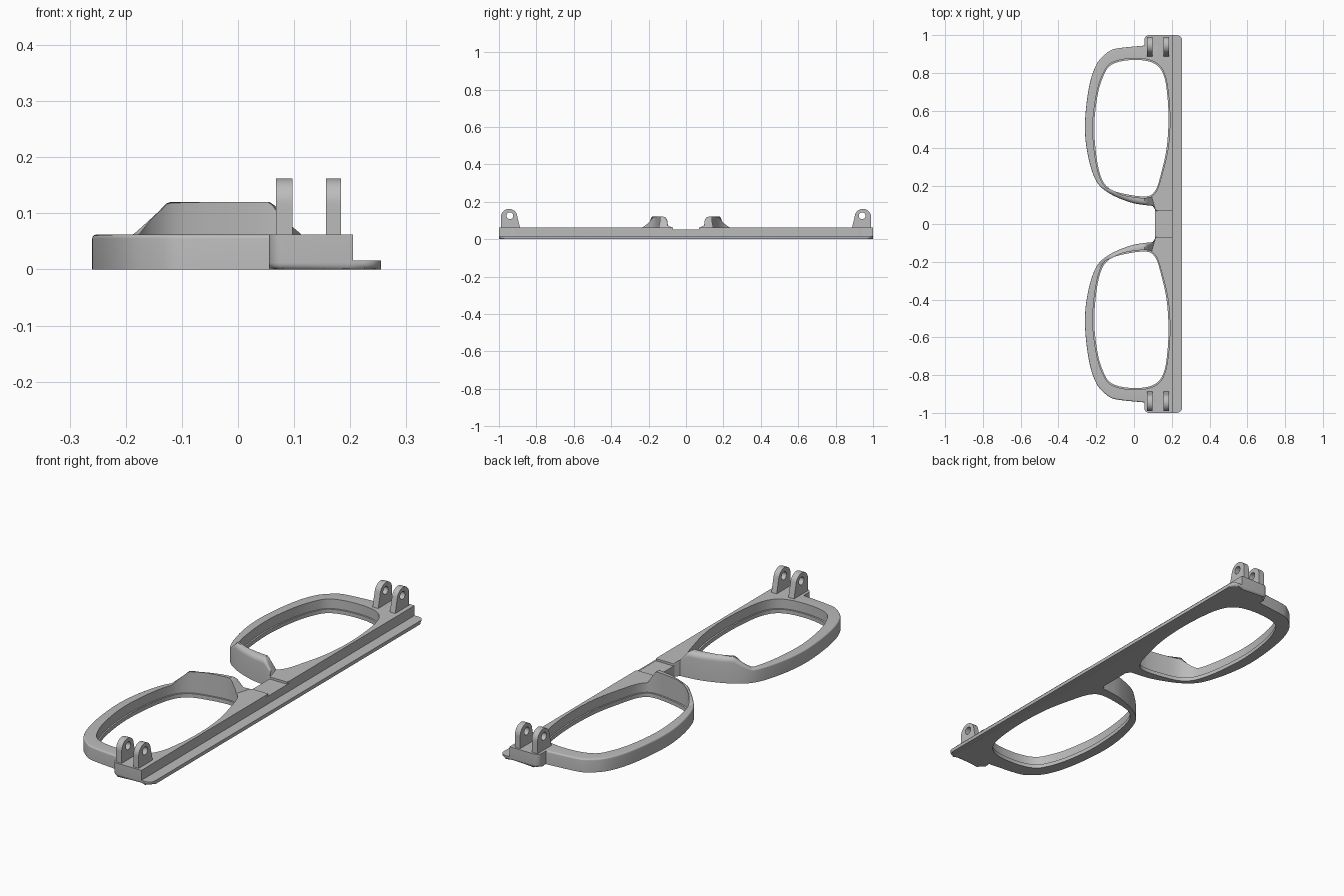
import bpy, bmesh, math
from mathutils import Vector

if "Cube" in bpy.data.objects:
    bpy.data.objects.remove(bpy.data.objects["Cube"])

GREY = (0.5, 0.5, 0.5, 1)
grey = bpy.data.materials.new("plain grey")
grey.use_nodes = True
grey.diffuse_color = GREY
grey.node_tree.nodes["Principled BSDF"].inputs["Base Color"].default_value = GREY

TOP = 0.062


def finish(name, bm, mirror=False):
    bmesh.ops.recalc_face_normals(bm, faces=bm.faces)
    mesh = bpy.data.meshes.new(name)
    bm.to_mesh(mesh)
    bm.free()
    mesh.materials.append(grey)
    obj = bpy.data.objects.new(name, mesh)
    bpy.context.collection.objects.link(obj)
    bpy.ops.object.select_all(action='DESELECT')
    obj.select_set(True)
    bpy.context.view_layer.objects.active = obj
    bpy.ops.object.shade_smooth_by_angle(angle=math.radians(35))
    if mirror:
        mod = obj.modifiers.new("both sides", 'MIRROR')
        mod.use_axis = (False, True, False)
    return obj


def spline(points, closed, steps=8):
    """Smooth curve through the points."""
    pts = [Vector(p) for p in points]
    n = len(pts)
    get = (lambda i: pts[i % n]) if closed else (lambda i: pts[max(0, min(n - 1, i))])
    out = []
    for i in range(n if closed else n - 1):
        a, b, c, d = (get(i + k) for k in (-1, 0, 1, 2))
        for s in range(steps):
            t = s / steps
            out.append(0.5 * (2 * b + (c - a) * t + (2 * a - 5 * b + 4 * c - d) * t ** 2
                              + (3 * b - a - 3 * c + d) * t ** 3))
    return out if closed else out + [pts[-1]]


def polar(outline, centre, count):
    """Resample an outline at even angles around a centre."""
    result = []
    for k in range(count):
        ang = 2 * math.pi * k / count
        ray = Vector((math.cos(ang), math.sin(ang)))
        best = 0
        for i, p in enumerate(outline):
            a = Vector(p) - centre
            e = Vector(outline[(i + 1) % len(outline)]) - centre - a
            den = ray.cross(e)
            if abs(den) > 1e-9:
                r, u = a.cross(e) / den, a.cross(ray) / den
                if r > best and -1e-6 <= u <= 1 + 1e-6:
                    best = r
        result.append(centre + ray * best)
    return result


def ring(loops):
    """Closed tube whose cross-section runs through the loops."""
    bm = bmesh.new()
    rows = [[bm.verts.new(p) for p in loop] for loop in loops]
    for i, row in enumerate(rows):
        nxt = rows[(i + 1) % len(rows)]
        for k in range(len(row)):
            j = (k + 1) % len(row)
            bm.faces.new((row[k], row[j], nxt[j], nxt[k]))
    return bm


def arc(cx, cy, r, start, end, steps=8):
    angles = [math.radians(start + (end - start) * i / steps) for i in range(steps + 1)]
    return [(cx + r * math.cos(a), cy + r * math.sin(a)) for a in angles]


def slab(name, outline, height, round_rule=None, radius=0.0, mirror=False):
    """Extruded outline with chosen bottom edges rounded."""
    bm = bmesh.new()
    low = [bm.verts.new((x, y, 0)) for x, y in outline]
    high = [bm.verts.new((x, y, height)) for x, y in outline]
    bm.faces.new(low)
    bm.faces.new(high)
    for i in range(len(low)):
        j = (i + 1) % len(low)
        bm.faces.new((low[i], low[j], high[j], high[i]))
    if round_rule:
        edges = [e for e in bm.edges if all(v.co.z == 0 for v in e.verts)
                 and round_rule((e.verts[0].co + e.verts[1].co) / 2)]
        bmesh.ops.bevel(bm, geom=edges, offset=radius, segments=4,
                        profile=0.5, affect='EDGES')
    return finish(name, bm, mirror)


# Lens rim with raised nose pad and lens ledge
centre = Vector((-0.01, 0.5))
opening = spline([(0.19, 0.53), (0.185, 0.66), (0.166, 0.78), (0.128, 0.845), (0.058, 0.873),
                  (-0.048, 0.873), (-0.127, 0.847), (-0.166, 0.79), (-0.198, 0.69),
                  (-0.218, 0.53), (-0.208, 0.37), (-0.182, 0.25), (-0.145, 0.19),
                  (-0.08, 0.158), (0.058, 0.138), (0.116, 0.17), (0.153, 0.28),
                  (0.18, 0.4)], True)
outside = spline([(0.115, 0.095), (0.06, 0.1), (-0.02, 0.115), (-0.127, 0.16), (-0.195, 0.22),
                  (-0.234, 0.32), (-0.257, 0.45), (-0.257, 0.58), (-0.235, 0.74),
                  (-0.196, 0.85), (-0.138, 0.91), (-0.085, 0.93), (0.058, 0.945)], False)
outside += [Vector(p) for p in ((0.205, 0.95), (0.205, 0.07), (0.115, 0.07))]
COUNT = 288
inner = polar(opening, centre, COUNT)
outer = polar(outside, centre, COUNT)


def pad_rise(p):
    if p.y > 0.35:
        return 0
    return 0.058 * max(0, min(1, (p.x + 0.19) / 0.06, (0.11 - p.x) / 0.045))


rise = [pad_rise(p) for p in outer]
fillet = [0 if p.x > 0.12 else 0.007 + 0.28 * h for p, h in zip(outer, rise)]
ledge = [p + (centre - p).normalized() * 0.008 for p in inner]
loops = [[(p.x, p.y, z) for p in line] for line, z in
         ((ledge, 0), (ledge, 0.018), (inner, 0.018))]
loops.append([(p.x, p.y, TOP + h) for p, h in zip(inner, rise)])
for step in range(6):
    a = math.pi / 2 * (1 - step / 5)
    row = []
    for p, h, f in zip(outer, rise, fillet):
        q = p + (centre - p).normalized() * f * (1 - math.cos(a))
        row.append((q.x, q.y, TOP + h - f * (1 - math.sin(a))))
    loops.append(row)
loops.append([(p.x, p.y, 0) for p in outer])
finish("lens_rim", ring(loops), True)

# Bridge between the rims, slightly lower than them
slab("bridge", [(0.112, -0.1), (0.205, -0.1), (0.205, 0.1), (0.112, 0.1)], 0.052)

# Thin lip along the brow
lip = [(0.195, -1)] + arc(0.225, -0.97, 0.03, -90, 0) + arc(0.225, 0.97, 0.03, 0, 90) + [(0.195, 1)]
slab("brow_lip", lip, 0.016, lambda m: m.x > 0.2, 0.012)

# Blocks at the temples
block = [(0.205, 0.89), (0.205, 1)] + arc(0.08, 0.975, 0.025, 90, 180) + [(0.055, 0.89)]
slab("end_block", block, TOP, lambda m: m.x < 0.07 or m.y > 0.99, 0.012, True)

# Hinge lugs with pin holes
pin = Vector((0.942, 0.125))
lug = [(0.885, 0.05), (0.99, 0.05)] + arc(0.946, 0.118, 0.044, 0, 160, 16)
lug_edge = polar(lug, pin, 64)
hole = polar(arc(pin.x, pin.y, 0.018, 0, 348, 29), pin, 64)
for name, x0, x1 in (("rear_hinge_lug", 0.068, 0.097), ("front_hinge_lug", 0.157, 0.184)):
    section = ((hole, x0), (hole, x1), (lug_edge, x1), (lug_edge, x0))
    finish(name, ring([[(x, p.x, p.y) for p in line] for line, x in section]), True)
